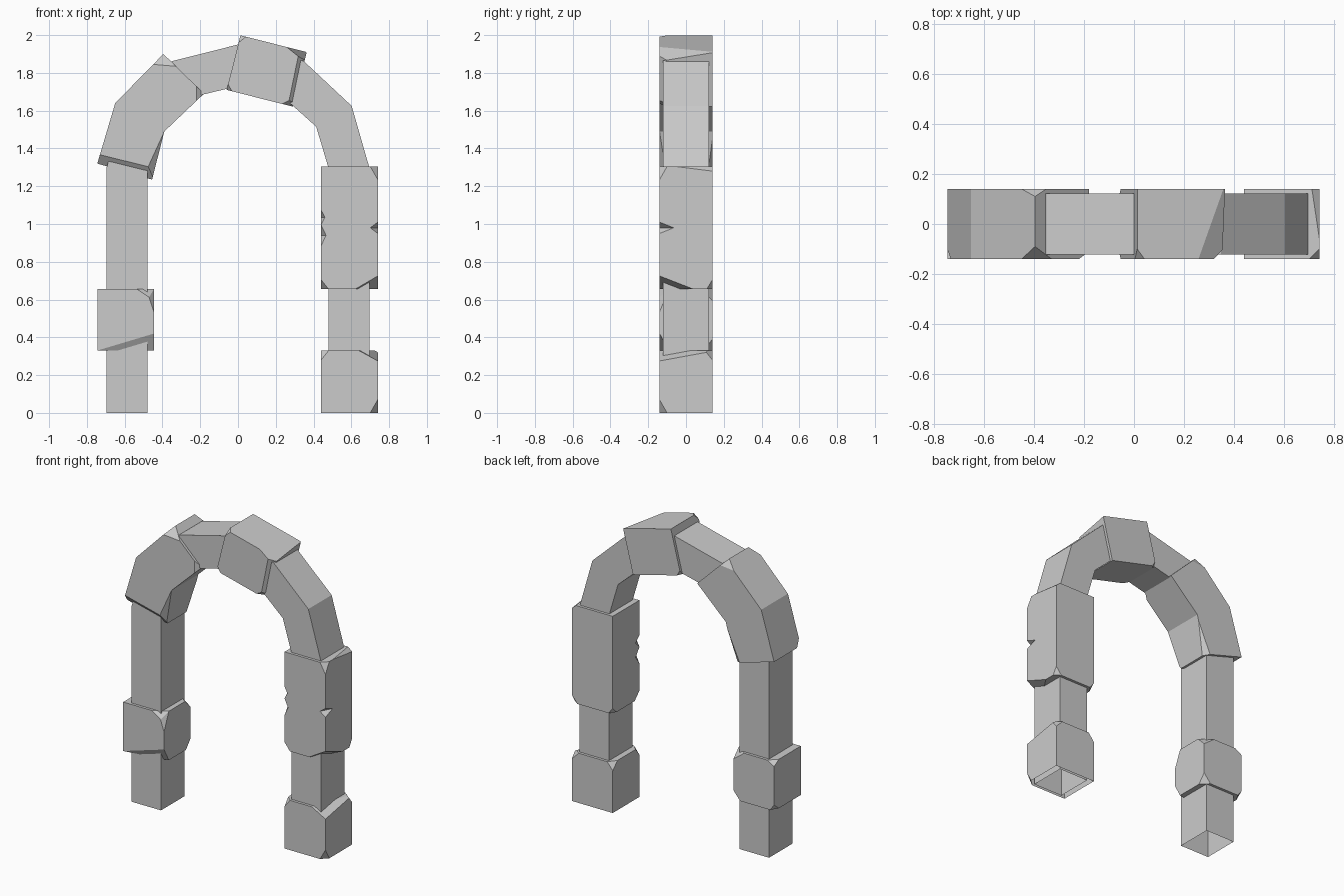
import bpy, bmesh, math
from mathutils import Vector, Matrix

if "Cube" in bpy.data.objects:
    bpy.data.objects.remove(bpy.data.objects["Cube"])

D = 0.14  # half depth of the raised stones


def finish(name, bm):
    bmesh.ops.recalc_face_normals(bm, faces=bm.faces[:])
    me = bpy.data.meshes.new(name)
    bm.to_mesh(me)
    bm.free()
    ob = bpy.data.objects.new(name, me)
    bpy.context.collection.objects.link(ob)
    return ob


def prism(profile, depth=D):
    """Convex slab from an (x, z) outline."""
    bm = bmesh.new()
    rings = [[bm.verts.new((x, y, z)) for x, z in profile] for y in (-depth, depth)]
    bm.faces.new(rings[0])
    bm.faces.new(rings[1][::-1])
    n = len(profile)
    for i in range(n):
        j = (i + 1) % n
        bm.faces.new((rings[0][i], rings[1][i], rings[1][j], rings[0][j]))
    bmesh.ops.recalc_face_normals(bm, faces=bm.faces[:])
    return bm


def chip(bm, p, q, r):
    """Slice off everything beyond the plane through three points."""
    p, q, r = Vector(p), Vector(q), Vector(r)
    mid = sum((v.co for v in bm.verts), Vector()) / len(bm.verts)
    no = (q - p).cross(r - p).normalized()
    if (mid - p).dot(no) > 0:
        no = -no
    res = bmesh.ops.bisect_plane(bm, geom=bm.verts[:] + bm.edges[:] + bm.faces[:],
                                 dist=1e-5, plane_co=p, plane_no=no, clear_outer=True)
    edges = [e for e in res['geom_cut'] if isinstance(e, bmesh.types.BMEdge) and e.is_boundary]
    if edges:
        bmesh.ops.edgeloop_fill(bm, edges=edges)


def stone(x0, x1, z0, z1, chips):
    """Box with corner chips: (signs, (dx, dy, dz))."""
    bm = prism([(x0, z0), (x1, z0), (x1, z1), (x0, z1)])
    for (sx, sy, sz), (dx, dy, dz) in chips:
        c = Vector((x1 if sx > 0 else x0, D * sy, z1 if sz > 0 else z0))
        chip(bm, c - Vector((sx * dx, 0, 0)), c - Vector((0, sy * dy, 0)),
             c - Vector((0, 0, sz * dz)))
    return bm


# Plain core arch: hollow square tube, open at both feet
def core_ring(x, z):
    return [(x[0], -.122, z[0]), (x[0], .122, z[0]), (x[1], .122, z[1]), (x[1], -.122, z[1])]

path = [core_ring((.695, .48), (0, 0))]
for i in range(7):
    c, s = math.cos(math.pi * i / 6), math.sin(math.pi * i / 6)
    path.append(core_ring((.695 * c, .478 * c), (1.3 + .65 * s, 1.3 + .43 * s)))
path.append(core_ring((-.695, -.48), (0, 0)))
bm = bmesh.new()
rings = [[bm.verts.new(p) for p in ring] for ring in path]
for a, b in zip(rings, rings[1:]):
    for i in range(4):
        j = (i + 1) % 4
        bm.faces.new((a[i], a[j], b[j], b[i]))
finish("core_arch", bm)

# Left pillar stone
finish("left_pillar_stone", stone(-.745, -.445, .33, .655, [
    ((1, -1, -1), (.30, .05, .09)), ((1, -1, 1), (.09, .05, .06)),
    ((1, -1, 1), (.04, .05, .12)), ((1, 1, 1), (.08, .06, .06)),
    ((1, 1, -1), (.05, .05, .06)), ((-1, 1, 1), (.05, .05, .03)),
    ((-1, 1, -1), (.03, .05, .04))]))

# Right foot stone, open underneath
bm = stone(.44, .74, 0, .33, [
    ((1, -1, 1), (.10, .30, .055)), ((1, 1, 1), (.05, .04, .05)),
    ((1, -1, -1), (.04, .04, .07)), ((-1, -1, 1), (.04, .04, .05)),
    ((-1, 1, 1), (.04, .05, .05))])
under = [f for f in bm.faces if all(v.co.z < 1e-4 for v in f.verts)]
bmesh.ops.delete(bm, geom=under, context='FACES')
finish("right_foot_stone", bm)

# Right tall stone with notched edges
tall = finish("right_tall_stone", stone(.44, .74, .655, 1.305, [
    ((1, -1, 1), (.04, .04, .07)), ((1, 1, 1), (.03, .2, .025)),
    ((1, -1, -1), (.12, .18, .07)), ((1, 1, -1), (.04, .03, .05)),
    ((-1, -1, -1), (.04, .05, .05)), ((-1, 1, -1), (.03, .04, .04))]))
bm = bmesh.new()
for pos, size in [((.74, -D, .98), (.04, .075, .03)),
                  ((.44, -D, .94), (.026, .04, .055)),
                  ((.44, -D, 1.035), (.02, .04, .039))]:
    bmesh.ops.create_uvsphere(bm, u_segments=4, v_segments=2, radius=1,
                              matrix=Matrix.Translation(pos) @ Matrix.Diagonal((*size, 1)))
cutter = finish("notch_cutter", bm)
cutter.hide_render = True
cutter.hide_viewport = True
mod = tall.modifiers.new("notches", 'BOOLEAN')
mod.operation = 'DIFFERENCE'
mod.solver = 'EXACT'
mod.object = cutter

# Tilted crown stone
bm = stone(-.181, .181, -.149, .149, [
    ((1, -1, 1), (.11, .30, .05)), ((1, -1, -1), (.06, .05, .05)),
    ((1, -1, 1), (.04, .04, .9)), ((-1, -1, 1), (.03, .04, .04)),
    ((-1, -1, -1), (.03, .03, .03)), ((-1, 1, -1), (.03, .03, .03))])
bm.transform(Matrix.Translation((.152, 0, 1.81)) @ Matrix.Rotation(math.radians(14.2), 4, 'Y'))
finish("crown_stone", bm)

# Bent shoulder stone: two chipped halves joined at the bend
A, B, C = (-.745, 1.32), (-.65, 1.64), (-.395, 1.9)
E, F, G = (-.18, 1.69), (-.39, 1.49), (-.455, 1.235)
low, high = prism([A, B, F, G]), prism([B, C, E, F])
chip(low, (-.745, -D, 1.37), (-.42, -D, 1.29), (-.455, -.09, 1.235))
chip(low, (-.39, -D, 1.49), (-.50, -D, 1.25), (-.455, -.10, 1.235))
chip(low, (-.40, D, 1.45), (-.49, D, 1.25), (-.455, .11, 1.235))
chip(high, (-.45, -D, 1.845), (-.33, -D, 1.835), (-.395, -.09, 1.9))
chip(high, (-.45, D, 1.845), (-.35, D, 1.856), (-.395, .11, 1.9))
chip(high, (-.22, -D, 1.725), (-.22, -D, 1.652), (-.18, -.11, 1.69))
tmp = bpy.data.meshes.new("half")
high.to_mesh(tmp)
low.from_mesh(tmp)
high.free()
bpy.data.meshes.remove(tmp)
seam = Vector((F[1] - B[1], 0, B[0] - F[0])).normalized()
origin = Vector((B[0], 0, B[1]))
inner = [f for f in low.faces if all(abs((v.co - origin).dot(seam)) < 1e-4 for v in f.verts)]
bmesh.ops.delete(low, geom=inner, context='FACES')
bmesh.ops.remove_doubles(low, verts=low.verts[:], dist=1e-4)
finish("bent_shoulder_stone", low)
